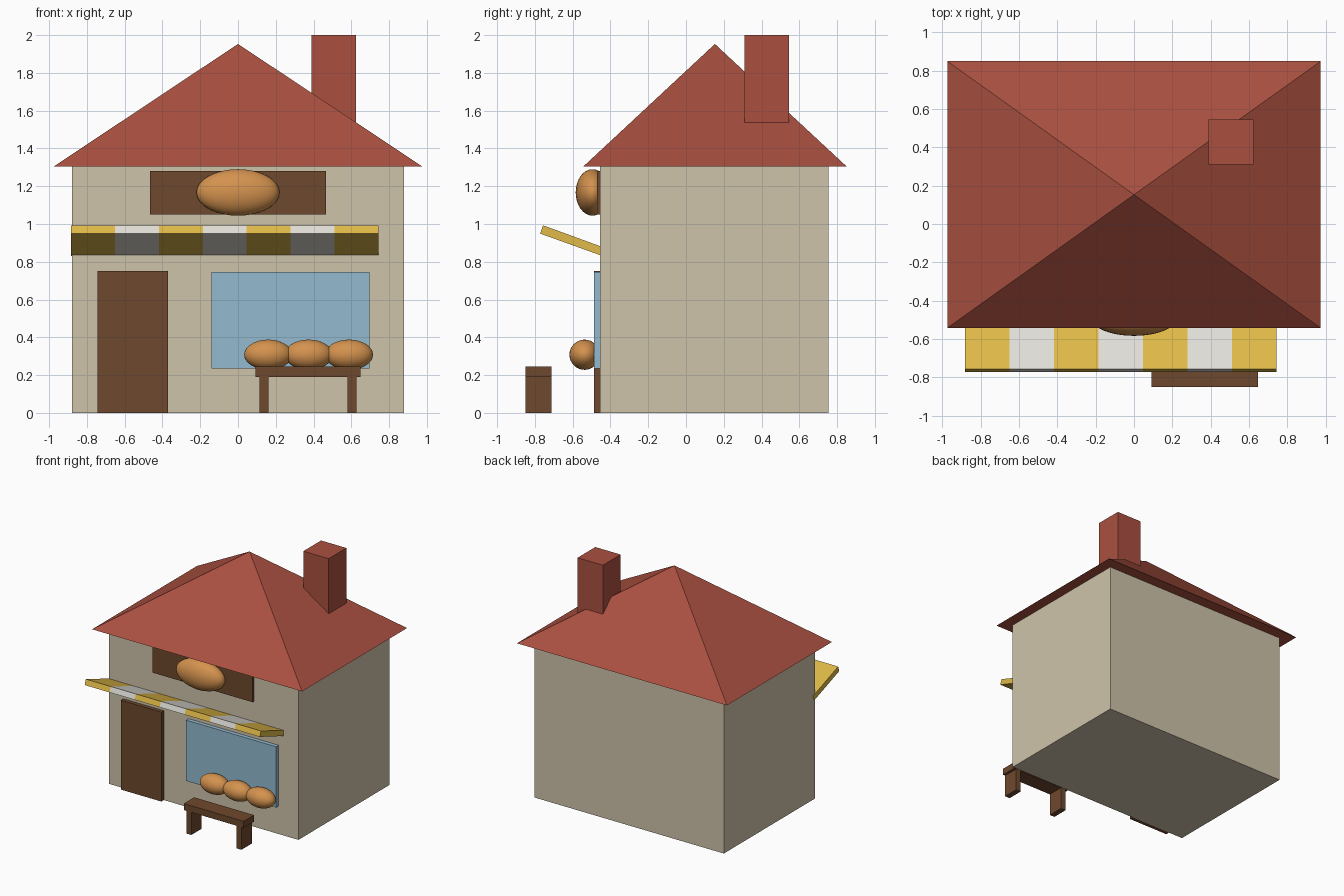
import bpy
import bmesh

cube = bpy.data.objects.get("Cube")
if cube:
    bpy.data.objects.remove(cube, do_unlink=True)


def material(name, rgb):
    """Flat material from an sRGB colour in 0-255."""
    linear = [((c / 255 + 0.055) / 1.055) ** 2.4 for c in rgb] + [1]
    mat = bpy.data.materials.new(name)
    mat.use_nodes = True
    mat.diffuse_color = linear
    node = next(n for n in mat.node_tree.nodes if n.type == "BSDF_PRINCIPLED")
    node.inputs["Base Color"].default_value = linear
    return mat


plaster = material("plaster", (207, 196, 171))
brick = material("brick_red", (170, 80, 64))
wood = material("dark_wood", (110, 72, 45))
glass = material("window_blue", (147, 186, 207))
crust = material("bread_crust", (212, 146, 78))
yellow = material("awning_yellow", (224, 186, 72))
white = material("awning_white", (226, 223, 216))


def finish(name, bm, *mats):
    bmesh.ops.recalc_face_normals(bm, faces=bm.faces)
    mesh = bpy.data.meshes.new(name)
    bm.to_mesh(mesh)
    bm.free()
    for mat in mats:
        mesh.materials.append(mat)
    obj = bpy.data.objects.new(name, mesh)
    bpy.context.collection.objects.link(obj)
    return obj


def box(name, mat, x, y, z):
    """Box from (min, max) ranges on each axis."""
    bm = bmesh.new()
    bmesh.ops.create_cube(bm, size=1)
    for v in bm.verts:
        v.co = [r[0] if c < 0 else r[1] for c, r in zip(v.co, (x, y, z))]
    return finish(name, bm, mat)


def loaf(name, centre, radii):
    bm = bmesh.new()
    bmesh.ops.create_uvsphere(bm, u_segments=32, v_segments=16, radius=1)
    bmesh.ops.scale(bm, vec=radii, verts=bm.verts)
    bmesh.ops.translate(bm, vec=centre, verts=bm.verts)
    for f in bm.faces:
        f.smooth = True
    return finish(name, bm, crust)


# House body and chimney
WALL = -0.455
box("walls", plaster, (-0.88, 0.88), (WALL, 0.755), (0, 1.306))
box("chimney", brick, (0.39, 0.625), (0.31, 0.545), (1.4, 2))

# Pyramid roof with closed underside
bm = bmesh.new()
eaves = [bm.verts.new((x, y, 1.305)) for x, y in
         ((-0.975, -0.543), (0.975, -0.543), (0.975, 0.85), (-0.975, 0.85))]
apex = bm.verts.new((0, 0.153, 1.953))
bm.faces.new(eaves)
for i in range(4):
    bm.faces.new((eaves[i], eaves[(i + 1) % 4], apex))
finish("roof", bm, brick)

# Door, shop window and sign board
box("door", wood, (-0.745, -0.37), (-0.488, WALL + 0.01), (0, 0.75))
box("shop_window", glass, (-0.14, 0.695), (-0.488, WALL + 0.01), (0.235, 0.745))
box("sign_board", wood, (-0.465, 0.465), (-0.47, WALL + 0.01), (1.05, 1.28))
loaf("sign_loaf", (0, -0.495, 1.167), (0.22, 0.089, 0.123))

# Striped awning: a tilted profile swept along x, one segment per stripe
STRIPES = 7
profile = [(-0.757, 0.993), (-0.772, 0.949), (-0.44, 0.83), (-0.425, 0.872)]
bm = bmesh.new()
rings = []
for i in range(STRIPES + 1):
    x = -0.883 + 1.626 * i / STRIPES
    rings.append([bm.verts.new((x, y, z)) for y, z in profile])
for i in range(STRIPES):
    a, b = rings[i], rings[i + 1]
    for j in range(4):
        k = (j + 1) % 4
        bm.faces.new((a[j], a[k], b[k], b[j])).material_index = i % 2
bm.faces.new(rings[0])
bm.faces.new(rings[-1])
finish("awning", bm, yellow, white)

# Bench
DEPTH = (-0.85, -0.713)
box("bench_top", wood, (0.092, 0.648), DEPTH, (0.19, 0.245))
for side, x in (("right", 0.115), ("left", 0.58)):
    box("bench_leg_" + side, wood, (x, x + 0.047), DEPTH, (0, 0.19))

# Loaves in front of the window
for i in range(3):
    loaf(f"loaf_{i + 1}", (0.16 + 0.214 * i, -0.537, 0.308), (0.127, 0.08, 0.08))
